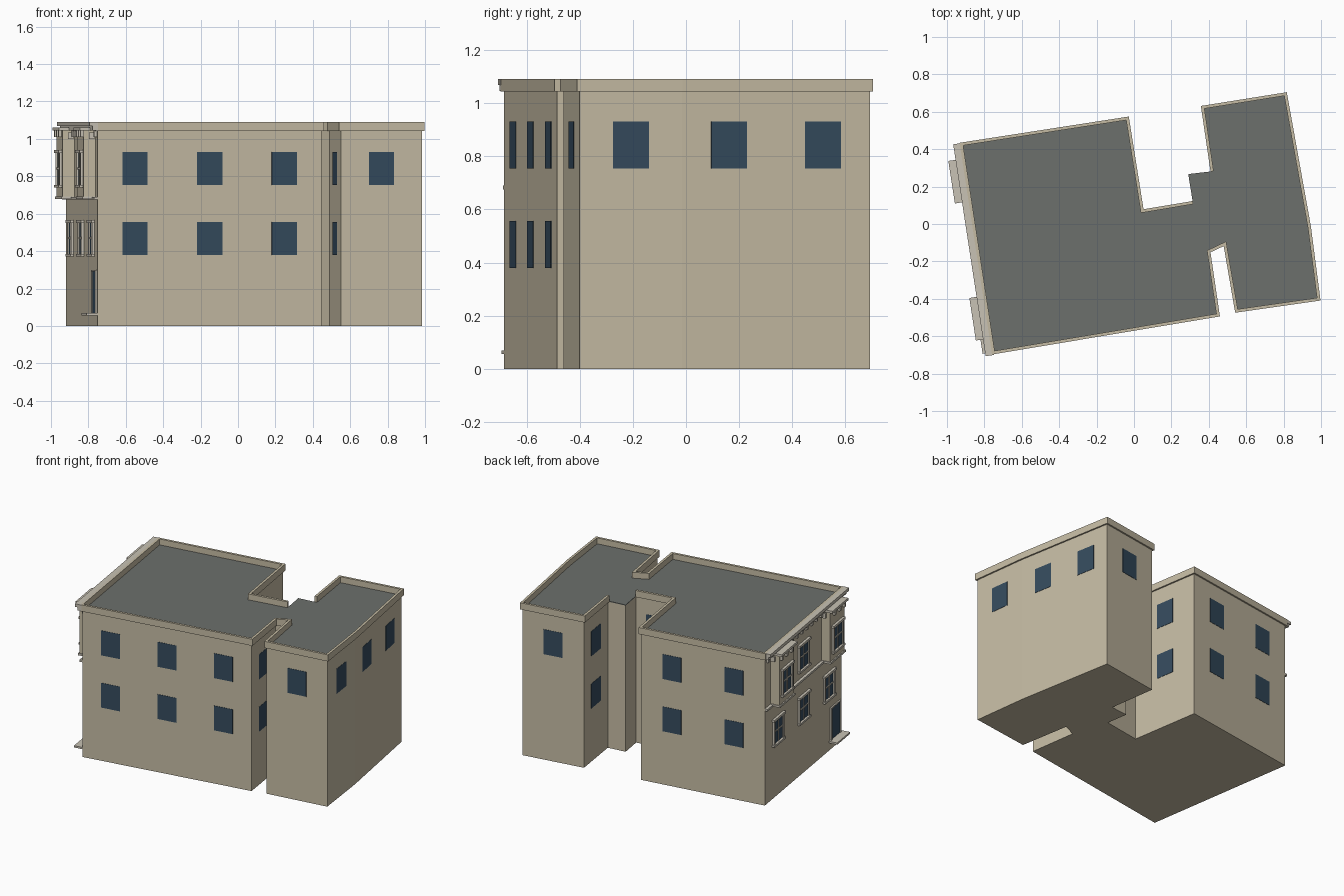
import bpy, bmesh
from mathutils import Vector, Matrix

if "Cube" in bpy.data.objects:
    bpy.data.objects.remove(bpy.data.objects["Cube"])

WALL_TOP, TOP = 1.045, 1.09


def material(name, r, g, b):
    m = bpy.data.materials.new(name)
    m.diffuse_color = (r, g, b, 1)
    m.use_nodes = True
    m.node_tree.nodes["Principled BSDF"].inputs["Base Color"].default_value = m.diffuse_color
    return m


STONE = material("stone", 0.56, 0.50, 0.37)
TRIM = material("trim", 0.58, 0.54, 0.46)
ROOF = material("roof", 0.15, 0.16, 0.15)
GLASS = material("glass", 0.035, 0.07, 0.11)


def finish(name, bm, mat):
    bmesh.ops.recalc_face_normals(bm, faces=bm.faces)
    me = bpy.data.meshes.new(name)
    bm.to_mesh(me)
    bm.free()
    me.materials.append(mat)
    ob = bpy.data.objects.new(name, me)
    bpy.context.collection.objects.link(ob)
    return ob


def prism(name, pts, z0, z1, mat):
    bm = bmesh.new()
    f = bm.faces.new([bm.verts.new((x, y, z0)) for x, y in pts])
    r = bmesh.ops.extrude_face_region(bm, geom=[f])
    up = [v for v in r["geom"] if isinstance(v, bmesh.types.BMVert)]
    bmesh.ops.translate(bm, verts=up, vec=(0, 0, z1 - z0))
    return finish(name, bm, mat)


def frame_on(p, q):
    """Matrix with x along the wall p->q, y outward, z up."""
    d = (Vector(q) - Vector(p)).normalized()
    return Matrix(((d.x, d.y, 0, p[0]), (d.y, -d.x, 0, p[1]),
                   (0, 0, 1, 0), (0, 0, 0, 1)))


def boxes(name, M, specs, mat):
    """Boxes (s0, s1, d0, d1, z0, z1) in a wall frame, joined in one mesh."""
    bm = bmesh.new()
    for s0, s1, d0, d1, z0, z1 in specs:
        c = Vector(((s0 + s1) / 2, (d0 + d1) / 2, (z0 + z1) / 2))
        size = Matrix.Diagonal((s1 - s0, d1 - d0, z1 - z0, 1))
        bmesh.ops.create_cube(bm, size=1, matrix=M @ Matrix.Translation(c) @ size)
    return finish(name, bm, mat)


def offset(path, d):
    """Mitred outward offset of an open path."""
    out = []
    for i, p in enumerate(path):
        p = Vector(p)
        ns = []
        for a, b in ((i - 1, i), (i, i + 1)):
            if a >= 0 and b < len(path):
                e = (Vector(path[b]) - Vector(path[a])).normalized()
                ns.append(Vector((e.y, -e.x)))
        n = sum(ns, Vector((0, 0))).normalized()
        out.append(p + n * d / n.dot(ns[0]))
    return out


# Footprint, counter-clockwise from the front-left corner
P = dict(A=(-.75, -.685), B=(.447, -.485), C=(.397, -.145), D=(.488, -.102),
         E=(.55, -.462), F=(.985, -.40), G=(.935, -.015), H=(.808, .692),
         I=(.37, .622), J=(.42, .282), K=(.29, .267), L=(.315, .112),
         M=(.042, .066), N=(-.037, .562), O=(-.92, .425))
prism("walls", list(P.values()), 0, WALL_TOP - .002, STONE)
prism("roof", list(P.values()), WALL_TOP - .002, WALL_TOP + .003, ROOF)

# Parapet band, left open at the rear light well
path = [P[k] for k in "LMNOABCDEFGHIJ"]
prism("parapet", offset(path, .011) + offset(path, -.006)[::-1], WALL_TOP - .002, TOP, STONE)

# Plain windows: wall, columns, floors
UP, LOW = (.753, .93), (.38, .556)
for wall, cols, floors in (("AB", 3, 2), ("BC", 1, 2), ("DE", 1, 2), ("EF", 1, 1),
                           ("FG", 1, 1), ("GH", 2, 1), ("HI", 1, 1), ("IJ", 1, 2),
                           ("LM", 1, 2), ("MN", 1, 2), ("NO", 2, 2)):
    p, q = P[wall[0]], P[wall[1]]
    length = (Vector(q) - Vector(p)).length
    specs = []
    for i in range(cols):
        s = length * (i + .5) / cols
        for z0, z1 in (UP, LOW)[:floors]:
            specs.append((s - .068, s + .068, -.004, .002, z0, z1))
    boxes("windows_" + wall.lower(), frame_on(p, q), specs, GLASS)

# Street facade on the left side
F = frame_on(P["O"], P["A"])
LEN = (Vector(P["A"]) - Vector(P["O"])).length
CENTRES = [LEN * t for t in (.17, .5, .83)]
BAYS = (CENTRES[0], CENTRES[2])
BAY_W, BAY_D = .105, .063

boxes("bay_boxes", F, [(s - BAY_W, s + BAY_W, -.01, BAY_D, .69, WALL_TOP) for s in BAYS], STONE)
boxes("bay_cornices", F, [(s - BAY_W - .01, s + BAY_W + .01, 0, .085, 1.045, 1.062)
                          for s in BAYS], TRIM)
boxes("facade_cornice", F, [(-.005, LEN + .012, 0, .03, 1.045, 1.068),
                            (-.008, LEN + .015, 0, .046, 1.068, TOP)], TRIM)
boxes("belt_course", F, [(0, LEN, 0, .02, .675, .69)]
      + [(s - BAY_W - .006, s + BAY_W + .006, 0, BAY_D + .008, .678, .692) for s in BAYS], TRIM)

# Small brackets under the cornice between and beside the bays
brackets = []
for i in range(16):
    s = LEN * (i + .5) / 16
    d = BAY_D if any(abs(s - b) < BAY_W for b in BAYS) else 0
    brackets.append((s - .01, s + .01, d, d + .016, 1.01, 1.045))
for b in BAYS:
    for e in (b - BAY_W - .012, b + BAY_W):
        brackets.append((e, e + .012, .005, .035, 1.0, 1.035))
boxes("cornice_brackets", F, brackets, TRIM)

# Sash windows with casing, sill, mullion and meeting rail
glass, casing = [], []


def sash(s, d, z0, z1, w=.075):
    zm = (z0 + z1) / 2
    glass.append((s - w + .01, s + w - .01, d - .003, d + .003, z0, z1))
    for e in (-w, w - .014):
        casing.append((s + e, s + e + .014, d, d + .012, z0, z1))
    casing.append((s - .005, s + .005, d, d + .007, z0, z1))
    casing.append((s - w, s + w, d, d + .007, zm - .005, zm + .005))
    casing.append((s - w - .008, s + w + .008, d, d + .018, z1 - .012, z1 + .004))
    casing.append((s - w - .008, s + w + .008, d, d + .018, z0 - .008, z0 + .006))


for i, s in enumerate(CENTRES):
    sash(s, 0, .378, .562)
    sash(s, 0 if i == 1 else BAY_D, .748, .936)
boxes("sash_glass", F, glass, GLASS)
boxes("sash_casings", F, casing, TRIM)

# Entrance door and step
s0, s1 = LEN * .86, LEN * .97
boxes("door", F, [(s0, s1, -.004, .004, .068, .29)], GLASS)
boxes("door_frame", F, [(s0 - .01, s0, 0, .01, .068, .298), (s1, s1 + .01, 0, .01, .068, .298),
                        (s0 - .01, s1 + .01, 0, .01, .29, .3)], TRIM)
boxes("door_step", F, [(s0 - .03, LEN, 0, .06, .055, .068)], TRIM)
